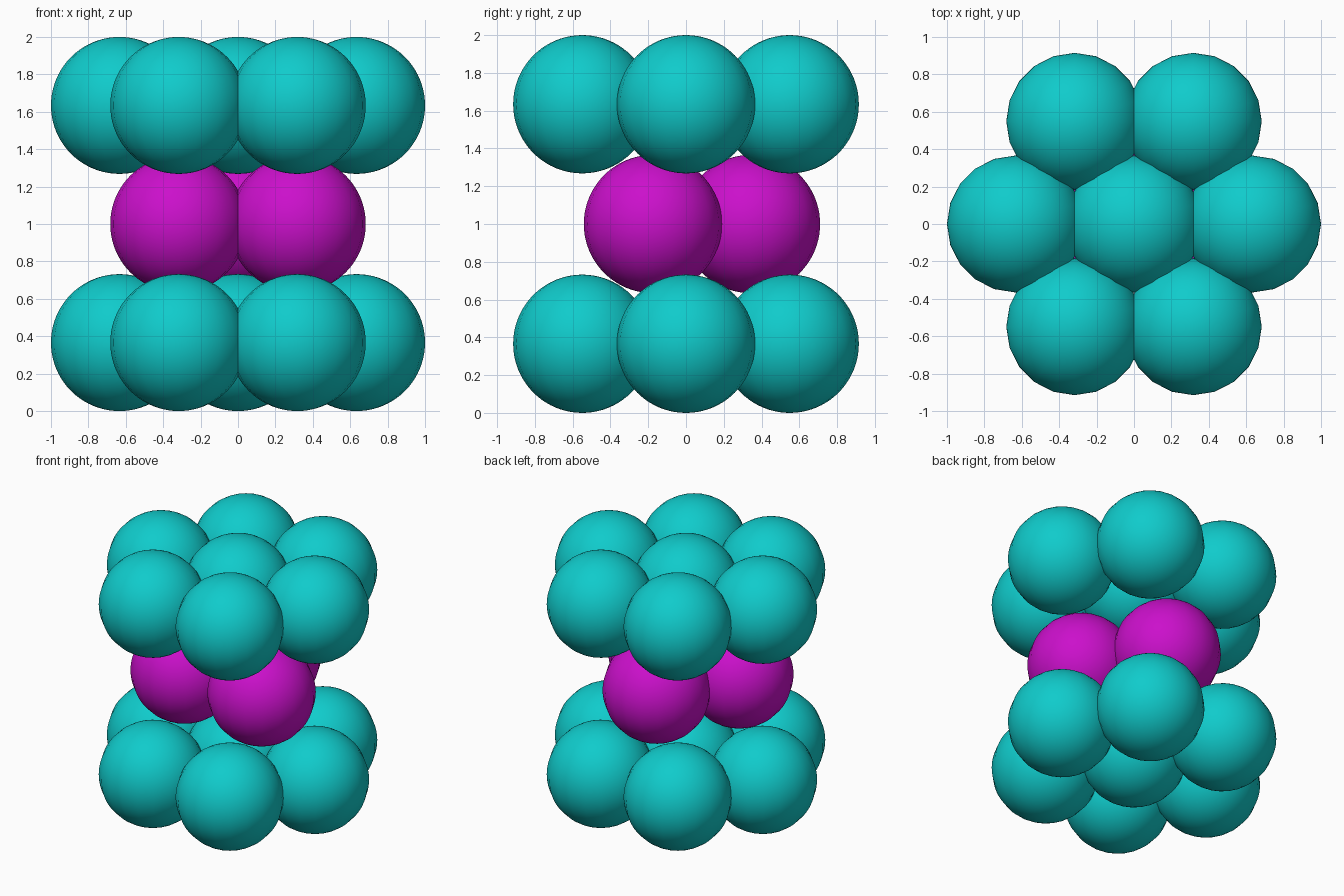
import bpy
from math import cos, sin, pi

cube = bpy.data.objects.get("Cube")
if cube:
    bpy.data.objects.remove(cube, do_unlink=True)

SPACING = 0.634   # distance between neighbouring balls and between layers
RADIUS = 0.366


def make_material(name, colour):
    mat = bpy.data.materials.new(name)
    mat.use_nodes = True
    mat.diffuse_color = colour
    mat.node_tree.nodes["Principled BSDF"].inputs["Base Color"].default_value = colour
    return mat


teal = make_material("teal", (0.005, 0.60, 0.60, 1))
purple = make_material("purple", (0.60, 0.005, 0.60, 1))


def ball(name, x, y, z, mat):
    bpy.ops.mesh.primitive_uv_sphere_add(
        segments=20, ring_count=40, radius=RADIUS, location=(x, y, z))
    obj = bpy.context.object
    obj.name = name
    obj.data.materials.append(mat)
    bpy.ops.object.shade_smooth_by_angle()


# Bottom and top layers: a ring of six balls around a centre ball
for layer, z in (("bottom", RADIUS), ("top", RADIUS + 2 * SPACING)):
    ball(f"{layer}_centre_ball", 0, 0, z, teal)
    for i in range(6):
        a = i * pi / 3
        ball(f"{layer}_ring_ball_{i + 1}", SPACING * cos(a), SPACING * sin(a), z, teal)

# Middle layer: a triangle of three balls
for name, x, y in (("left", SPACING / 2, -0.175),
                   ("right", -SPACING / 2, -0.175),
                   ("back", 0, 0.344)):
    ball(f"middle_{name}_ball", x, y, RADIUS + SPACING, purple)
